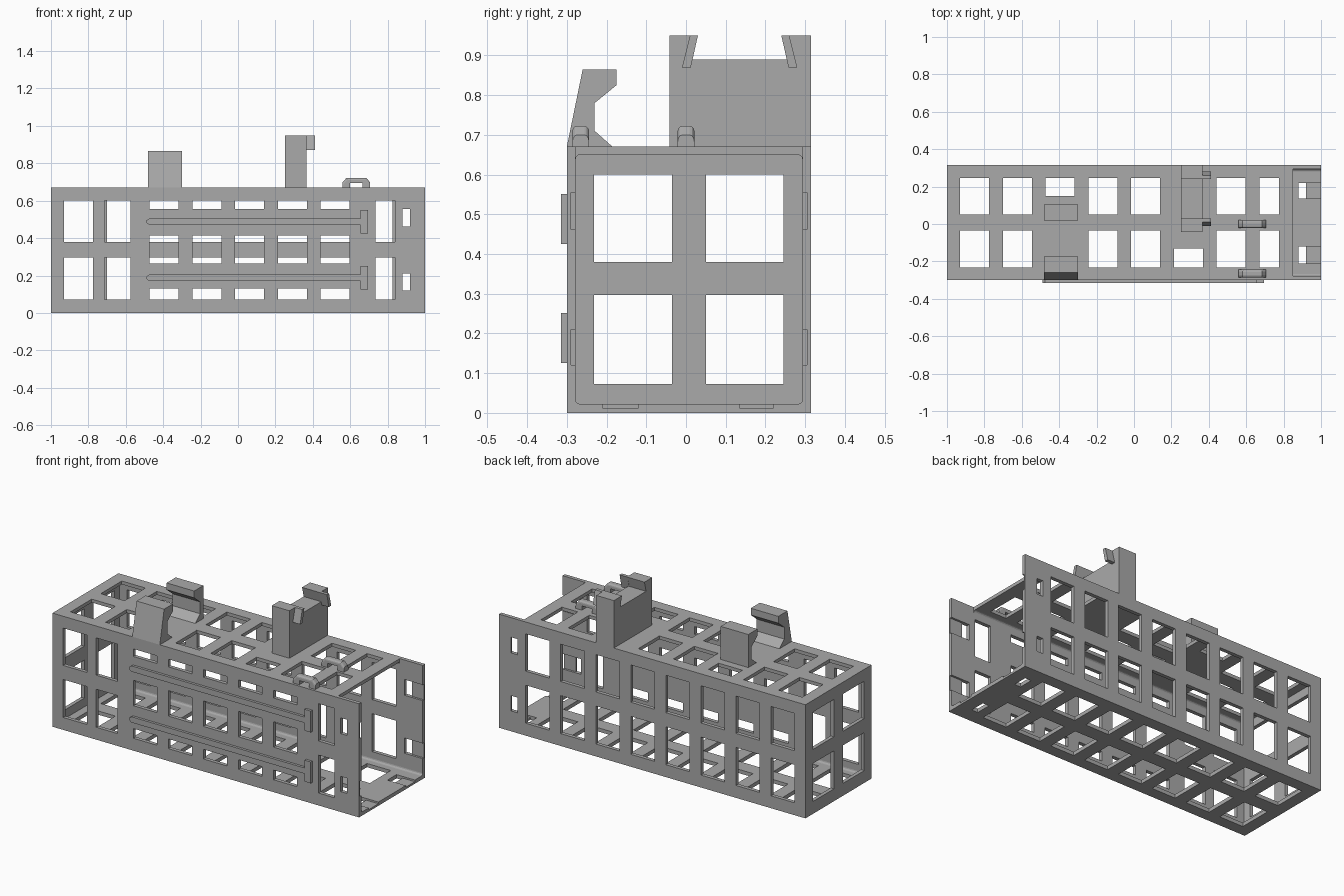
import bpy, bmesh, math

if "Cube" in bpy.data.objects:
    bpy.data.objects.remove(bpy.data.objects["Cube"])

grey = bpy.data.materials.new("plain grey")
grey.diffuse_color = (0.4, 0.4, 0.4, 1)
grey.use_nodes = True
grey.node_tree.nodes["Principled BSDF"].inputs["Base Color"].default_value = grey.diffuse_color

def finish(name, bm):
    bmesh.ops.recalc_face_normals(bm, faces=bm.faces[:])
    me = bpy.data.meshes.new(name)
    bm.to_mesh(me)
    bm.free()
    ob = bpy.data.objects.new(name, me)
    bpy.context.collection.objects.link(ob)
    me.materials.append(grey)
    return ob

def add_box(bm, x0, x1, y0, y1, z0, z1):
    v = bmesh.ops.create_cube(bm, size=1)["verts"]
    for p in v:
        p.co = ((x0 + x1) / 2 + p.co.x * (x1 - x0),
                (y0 + y1) / 2 + p.co.y * (y1 - y0),
                (z0 + z1) / 2 + p.co.z * (z1 - z0))
    return v

def boxes(name, items):
    bm = bmesh.new()
    for b in items:
        add_box(bm, *b)
    return finish(name, bm)

def prism(name, pts, axis, a, b):
    """Extrude a profile along x (pts are y,z) or y (pts are x,z)."""
    bm = bmesh.new()
    vs = [bm.verts.new((a, u, v) if axis == "x" else (u, a, v)) for u, v in pts]
    f = bm.faces.new(vs)
    r = bmesh.ops.extrude_face_region(bm, geom=[f])["geom"]
    d = b - a
    bmesh.ops.translate(bm, verts=[g for g in r if isinstance(g, bmesh.types.BMVert)],
                        vec=(d, 0, 0) if axis == "x" else (0, d, 0))
    return finish(name, bm)

def cut(target, cutter):
    m = target.modifiers.new("cut", "BOOLEAN")
    m.operation, m.solver, m.object = "DIFFERENCE", "EXACT", cutter
    bpy.context.view_layer.objects.active = target
    bpy.ops.object.modifier_apply(modifier=m.name)
    bpy.data.objects.remove(cutter)

# cage shell, hollow and open at the right end
cage = boxes("cage", [(-1, 1, -0.30, 0.315, 0, 0.67)])
bm = bmesh.new()
add_box(bm, -0.978, 1.1, -0.278, 0.293, 0.022, 0.65)
long_edges = [e for e in bm.edges if abs(e.verts[0].co.x - e.verts[1].co.x) > 1]
bmesh.ops.bevel(bm, geom=long_edges, offset=0.012, segments=3, profile=0.5, affect="EDGES")
cut(cage, finish("cavity", bm))
cut(cage, boxes("top_notch", [(0.85, 1.1, -0.278, 0.293, 0.6, 0.8)]))

# windows in every wall
cols = [(-0.93 + 0.2286 * i, -0.775 + 0.2286 * i) for i in range(8)]
rows = [(0.073, 0.297), (0.38, 0.60)]
bays = [(-0.232, -0.035), (0.05, 0.245)]
slots_z = [(0.12, 0.21), (0.462, 0.555)]
slots_y = [(-0.21, -0.12), (0.135, 0.22)]
FRONT, BACK, FLOOR, TOP = (-0.4, -0.26), (0.27, 0.4), (-0.1, 0.05), (0.62, 0.75)
holes = []
for r in rows:
    holes += [(-1.1, -0.95, *b, *r) for b in bays]
    holes += [(*c, *BACK, *r) for c in cols]
    holes += [(a, b, *FRONT, *r) for a, b in ((-0.93, -0.775), (-0.715, -0.575), (0.735, 0.84))]
for c in cols[2:7]:
    holes += [(*c, *FRONT, *z) for z in ((0.073, 0.13), (0.265, 0.415), (0.555, 0.60))]
for i, c in enumerate(cols):
    for j, b in enumerate(bays):
        holes.append((*c, *b, *FLOOR))
        if (i, j) == (2, 1):
            b = (0.15, 0.245)
        elif (i, j) == (5, 0):
            b = (-0.232, -0.13)
        elif i in (2, 5):
            continue
        holes.append((c[0], min(c[1], 0.775), *b, *TOP))
# latch slots near the open end
for z in slots_z:
    holes += [(0.88, 0.92, *w, *z) for w in (FRONT, BACK)]
holes += [(0.88, 0.92, *y, *FLOOR) for y in slots_y]
cut(cage, boxes("windows", holes))
grooves = [(0.90, 1.1, *w, *z) for z in slots_z for w in ((-0.29, -0.26), (0.27, 0.305))]
grooves += [(0.90, 1.1, *y, 0.012, 0.05) for y in slots_y]
cut(cage, boxes("grooves", grooves))

# T-shaped rails on the front wall
for n, z in (("lower", 0.188), ("upper", 0.488)):
    half = [(-0.49, 0.006), (-0.475, 0.017), (0.655, 0.017), (0.655, 0.063), (0.695, 0.063)]
    pts = [(x, z + h) for x, h in half] + [(x, z - h) for x, h in reversed(half)]
    prism(n + "_rail", pts, "y", -0.315, -0.295)

# pair of snap hooks on the top
prism("front_hook", [(-0.30, 0.66), (-0.30, 0.67), (-0.26, 0.865), (-0.175, 0.865), (-0.175, 0.825),
                     (-0.23, 0.78), (-0.23, 0.71), (-0.185, 0.67), (-0.185, 0.66)], "x", -0.48, -0.30)
prism("back_hook", [(0.105, 0.66), (0.105, 0.865), (0.02, 0.865), (0.02, 0.825),
                    (0.075, 0.78), (0.075, 0.71), (0.03, 0.67), (0.03, 0.66)], "x", -0.48, -0.30)

# dovetail bracket with two arms
prism("bracket", [(-0.042, 0.655), (0.315, 0.655), (0.315, 0.95), (0.24, 0.95), (0.255, 0.89),
                  (0.015, 0.89), (0.03, 0.95), (-0.042, 0.95)], "x", 0.25, 0.365)
prism("bracket_front_arm", [(0.03, 0.95), (0.012, 0.87), (-0.01, 0.87), (0.01, 0.95)], "x", 0.36, 0.412)
prism("bracket_back_arm", [(0.24, 0.95), (0.258, 0.87), (0.28, 0.87), (0.26, 0.95)], "x", 0.36, 0.412)

# two small cable loops with rounded tops
for n, y in (("front", -0.265), ("middle", 0.0)):
    loop = prism(n + "_loop", [(0.56, 0.66), (0.56, 0.70), (0.58, 0.722), (0.685, 0.722), (0.705, 0.70),
                               (0.705, 0.66), (0.665, 0.66), (0.665, 0.695), (0.60, 0.695), (0.60, 0.66)],
                 "y", y - 0.021, y + 0.021)
    bm = bmesh.new()
    bm.from_mesh(loop.data)
    edge = [e for e in bm.edges if abs(e.verts[0].co.y - e.verts[1].co.y) < 1e-4
            and min(v.co.z for v in e.verts) > 0.698]
    bmesh.ops.bevel(bm, geom=edge, offset=0.012, segments=3, profile=0.5, affect="EDGES")
    bm.to_mesh(loop.data)
    bm.free()
